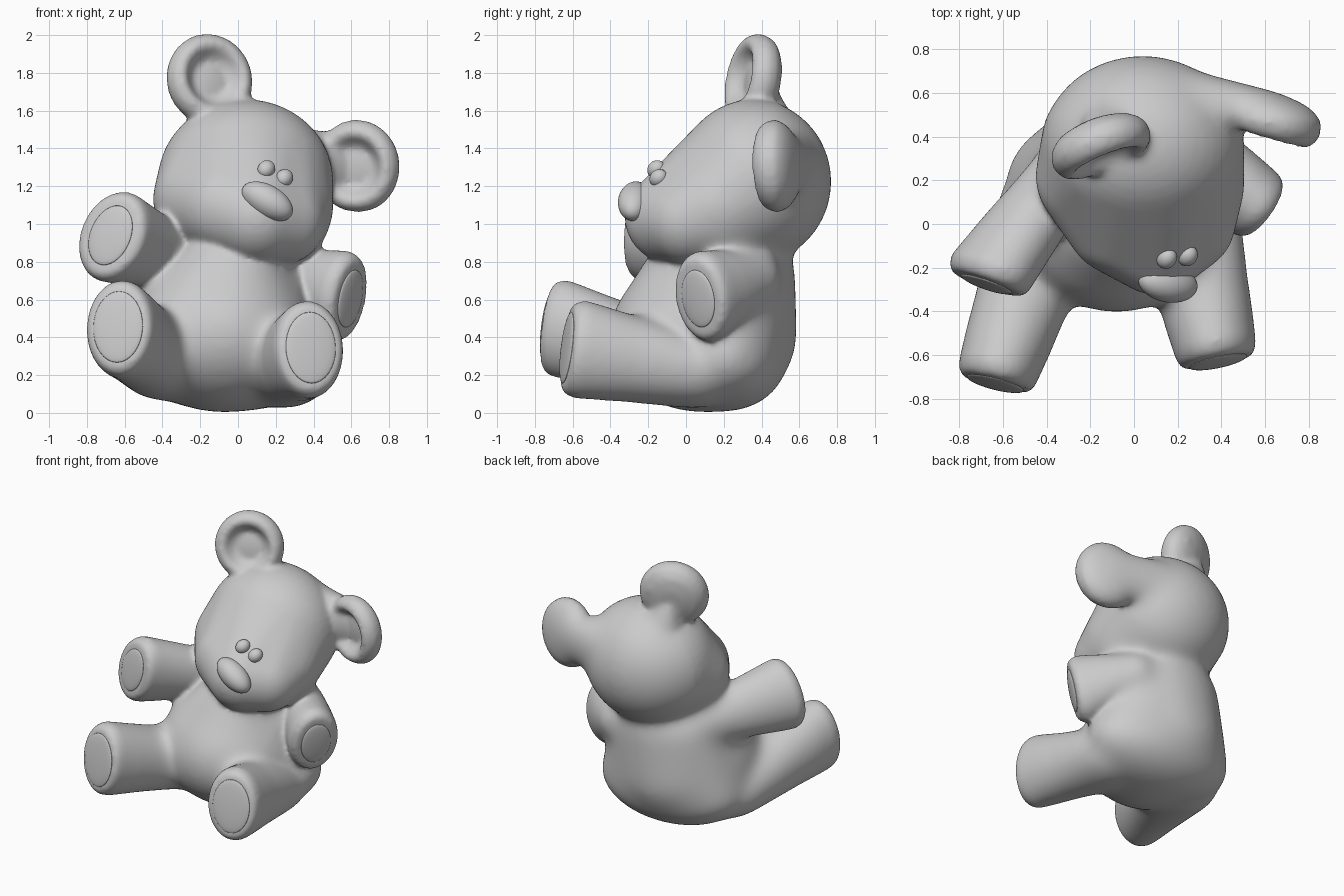
import bpy, bmesh, math
from mathutils import Matrix, Vector

if "Cube" in bpy.data.objects:
    bpy.data.objects.remove(bpy.data.objects["Cube"])


def frame(center, normal, up=(0, 0, 1)):
    """Matrix whose z axis is the normal and whose y axis is close to up."""
    n = Vector(normal).normalized()
    x = Vector(up).cross(n).normalized()
    y = n.cross(x)
    return Matrix.Translation(center) @ Matrix((x, y, n)).transposed().to_4x4()


def add_object(name, bm):
    mesh = bpy.data.meshes.new(name)
    bmesh.ops.recalc_face_normals(bm, faces=bm.faces)
    for f in bm.faces:
        f.smooth = True
    bm.to_mesh(mesh)
    bm.free()
    ob = bpy.data.objects.new(name, mesh)
    bpy.context.collection.objects.link(ob)
    return ob


def ball(bm, center, radii):
    r = (radii,) * 3 if isinstance(radii, (int, float)) else radii
    m = Matrix.Translation(center) @ Matrix.Diagonal((*r, 1))
    bmesh.ops.create_uvsphere(bm, u_segments=40, v_segments=24, radius=1, matrix=m)


def hull(name, balls, tip=None):
    """Skin stretched around balls and, for limbs, a flat oval tip."""
    bm = bmesh.new()
    for b in balls:
        ball(bm, *b)
    if tip:
        m, a, b = tip
        for scale, depth in ((0.84, 0.0), (0.95, -0.025), (1.0, -0.07)):
            for i in range(40):
                t = math.tau * i / 40
                bm.verts.new(m @ Vector((a * scale * math.cos(t), b * scale * math.sin(t), depth)))
    skin = bmesh.new()
    for v in bm.verts:
        skin.verts.new(v.co)
    bm.free()
    bmesh.ops.convex_hull(skin, input=skin.verts)
    loose = [v for v in skin.verts if not v.link_faces]
    bmesh.ops.delete(skin, geom=loose, context='VERTS')
    return add_object(name, skin)


def ellipsoid(name, m, radii):
    bm = bmesh.new()
    bmesh.ops.create_uvsphere(bm, u_segments=32, v_segments=20, radius=1,
                              matrix=m @ Matrix.Diagonal((*radii, 1)))
    return add_object(name, bm)


def ear(name, m, sx, sy):
    """Dished ear turned from a profile."""
    prof = [(0, .02), (.06, .015), (.09, .005), (.125, .035), (.15, .07), (.18, .08), (.215, .055),
            (.234, .005), (.22, -.055), (.17, -.1), (.09, -.122), (0, -.127)]
    bm = bmesh.new()
    vs = [bm.verts.new((r, 0, h)) for r, h in prof]
    es = [bm.edges.new(p) for p in zip(vs, vs[1:])]
    bmesh.ops.spin(bm, geom=vs + es, cent=(0, 0, 0), axis=(0, 0, 1), angle=math.tau, steps=48)
    bmesh.ops.remove_doubles(bm, verts=bm.verts, dist=1e-4)
    bm.transform(m @ Matrix.Diagonal((sx, sy, 1, 1)))
    return add_object(name, bm)


parts = []
# Torso: pear shape with a wide seat and an upright back
parts.append(hull("bear_body", [((-.08, .09, .41), (.48, .50, .41)),
                                ((-.04, .26, .73), (.40, .32, .26)),
                                ((-.03, .07, .78), .25),
                                ((-.19, .03, .48), (.36, .39, .33)),
                                ((-.04, .20, .28), (.55, .335, .275))]))
# Head: skull, two muzzle halves and two cheeks, tilted and turned
parts.append(hull("head", [((.04, .36, 1.225), (.465, .415, .435)),
                           ((.10, -.045, 1.035), (.25, .28, .255)),
                           ((-.06, .02, 1.09), .255),
                           ((.23, .01, 1.02), .235),
                           ((-.17, .22, 1.13), .28),
                           ((.20, .18, 1.08), .305)]))
# Ears with their roots
parts.append(ear("ear_a", frame((-.15, .35, 1.765), (.36, -.9, .2)), 1.03, 1.06))
parts.append(hull("ear_root_a", [((-.10, .42, 1.51), .16), ((-.17, .435, 1.70), .05)]))
parts.append(ear("ear_b", frame((.63, .475, 1.305), (-.28, -.95, -.05)), 1.0, 1.07))
parts.append(hull("ear_root_b", [((.24, .50, 1.32), .21), ((.62, .565, 1.31), (.09, .045, .15))]))

# Limbs: (name, root ball, tip centre, tip normal, tip up, tip radii, pad radii)
limbs = [
    ("arm_a", ((-.28, .29, .79), .15), (-.675, -.275, .94), (-.36, -.92, .12), (.4, 0, .9), (.19, .25), (.115, .165)),
    ("arm_b", ((.28, .35, .71), .16), (.595, .065, .605), (.79, -.57, -.2), (0, 0, 1), (.175, .245), (.105, .155)),
    ("leg_a", ((-.38, .04, .25), (.26, .26, .19)), (-.635, -.73, .455), (-.24, -.95, .12), (0, 0, 1), (.187, .26), (.135, .19)),
    ("leg_b", ((.24, .04, .22), (.25, .26, .20)), (.385, -.63, .345), (.2, -.95, .12), (0, 0, 1), (.19, .26), (.135, .19)),
]
tips = []
for name, root, c, n, up, r, pad in limbs:
    m = frame(c, n, up)
    tips.append(Vector(c))
    parts.append(hull(name, [root], (m, *r)))
    ellipsoid(name + "_pad", m, (*pad, .018))

# Fuse everything into one soft skin
bpy.ops.object.select_all(action='DESELECT')
for p in parts:
    p.select_set(True)
bear = parts[0]
bpy.context.view_layer.objects.active = bear
bpy.ops.object.join()
fuse = bear.modifiers.new("fuse", 'REMESH')
fuse.mode = 'VOXEL'
fuse.voxel_size = 0.016
fuse.use_smooth_shade = True
bpy.ops.object.modifier_apply(modifier="fuse")


def clamp(x):
    return max(0.0, min(1.0, x))


# Joints at the back and the hips melt together more than paws, ears and chin
joints = bear.vertex_groups.new(name="joints")
for v in bear.data.vertices:
    x, y, z = v.co
    w = min(clamp(((v.co - t).length - .28) / .15) for t in tips)
    w *= max(clamp((1.1 - z) / .15), clamp((y - .48) / .1))
    w *= max(clamp((.8 - z) / .1), clamp(y / .2))
    if w > 0:
        joints.add([v.index], w, 'REPLACE')
for name, steps, group in (("soften", 12, ""), ("melt", 110, "joints")):
    mod = bear.modifiers.new(name, 'SMOOTH')
    mod.factor = 0.5
    mod.iterations = steps
    mod.vertex_group = group
    bpy.ops.object.modifier_apply(modifier=name)

# Eyes and nose
face_normal = (.15, -.72, .66)
for name, c in (("eye_a", (.15, -.157, 1.29)), ("eye_b", (.245, -.145, 1.243))):
    ellipsoid(name, frame(c, face_normal, (.47, 0, .88)), (.045, .052, .045))
ellipsoid("nose", frame((.155, -.27, 1.12), (.15, -.85, .5), (.5, 0, .87)), (.15, .085, .09))
